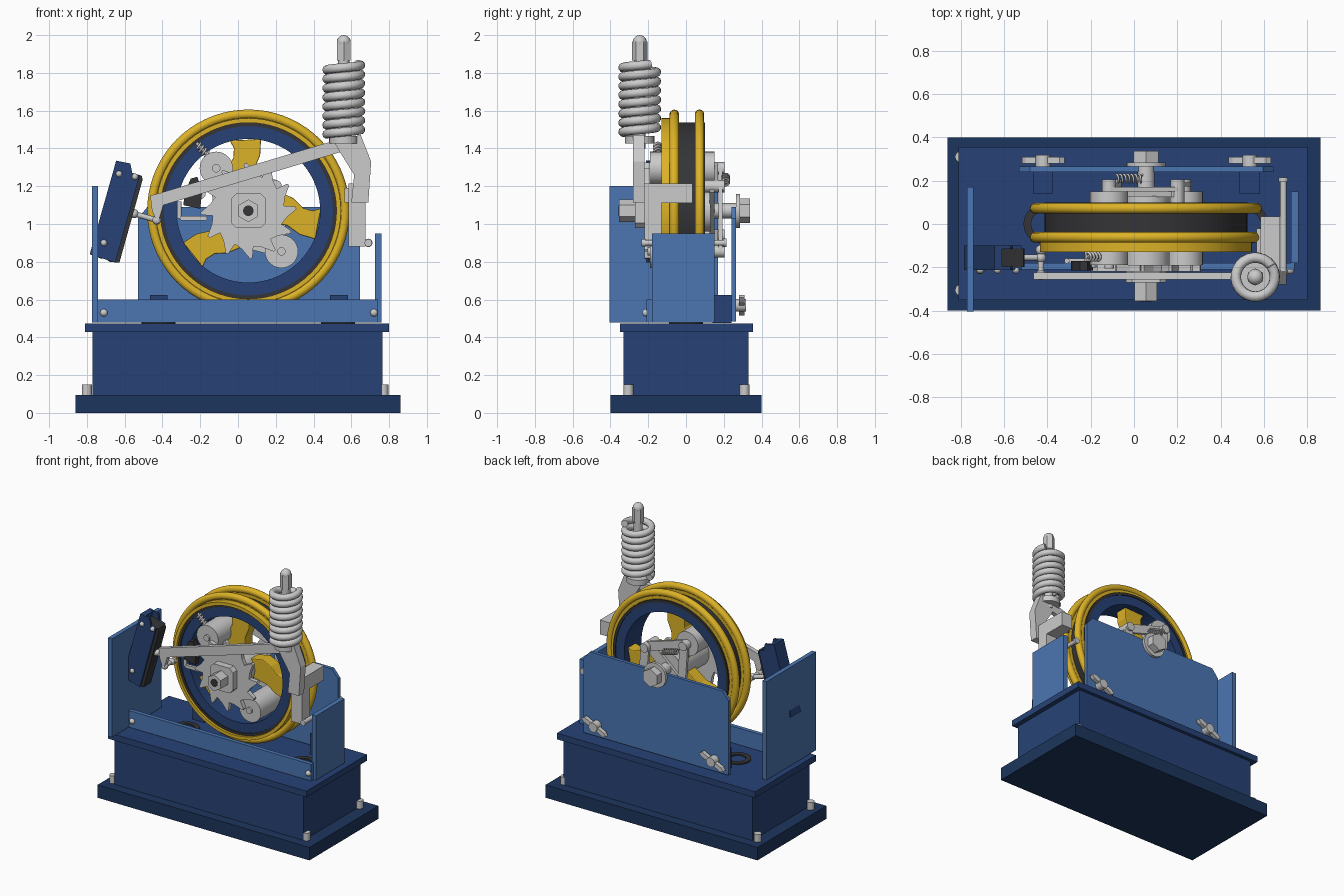
import bpy, bmesh, math
from mathutils import Vector, Matrix

if "Cube" in bpy.data.objects:
    bpy.data.objects.remove(bpy.data.objects["Cube"])

def mat(name, c):
    m = bpy.data.materials.new(name)
    m.diffuse_color = (*c, 1)
    m.use_nodes = True
    m.node_tree.nodes["Principled BSDF"].inputs["Base Color"].default_value = m.diffuse_color
    return m

NAVY = mat("navy", (0.02, 0.055, 0.18))
DEEP = mat("deep_navy", (0.012, 0.036, 0.11))
BLUE = mat("blue", (0.07, 0.18, 0.45))
GOLD = mat("yellow", (0.72, 0.45, 0.02))
DARK = mat("charcoal", (0.035, 0.035, 0.038))
CX, CZ = 0.055, 1.07          # wheel centre

def finish(name, bm, m=None, smooth=False, bevel=0):
    bmesh.ops.recalc_face_normals(bm, faces=bm.faces)
    me = bpy.data.meshes.new(name)
    bm.to_mesh(me)
    bm.free()
    ob = bpy.data.objects.new(name, me)
    bpy.context.collection.objects.link(ob)
    if m:
        me.materials.append(m)
    if bevel:
        b = ob.modifiers.new("bevel", 'BEVEL')
        b.width, b.segments = bevel, 2
    if smooth:
        bpy.ops.object.select_all(action='DESELECT')
        bpy.context.view_layer.objects.active = ob
        ob.select_set(True)
        bpy.ops.object.shade_smooth_by_angle(angle=math.radians(35))
    return ob

def box(name, x0, x1, y0, y1, z0, z1, m=None, bevel=0):
    bm = bmesh.new()
    bmesh.ops.create_cube(bm, size=1)
    for v in bm.verts:
        v.co = Vector(((x0, x1)[v.co.x > 0], (y0, y1)[v.co.y > 0], (z0, z1)[v.co.z > 0]))
    return finish(name, bm, m, bevel=bevel)

def prism(name, pts, y0, y1, m=None, bevel=0):
    """Front-view (x, z) outline extruded along y."""
    bm = bmesh.new()
    f = bm.faces.new([bm.verts.new((x, y0, z)) for x, z in pts])
    r = bmesh.ops.extrude_face_region(bm, geom=[f])
    bmesh.ops.translate(bm, verts=[v for v in r['geom'] if isinstance(v, bmesh.types.BMVert)], vec=(0, y1 - y0, 0))
    return finish(name, bm, m, bevel=bevel)

def rod(name, a, b, r, m=None, n=24, r2=None):
    a, b = Vector(a), Vector(b)
    d = b - a
    bm = bmesh.new()
    bmesh.ops.create_cone(bm, cap_ends=True, segments=n, radius1=r, radius2=r if r2 is None else r2, depth=d.length)
    q = d.to_track_quat('Z', 'Y').to_matrix().to_4x4()
    bmesh.ops.transform(bm, matrix=Matrix.Translation((a + b) / 2) @ q, verts=bm.verts)
    return finish(name, bm, m, smooth=n > 8)

def ball(name, p, r, m=None, stretch=1):
    bm = bmesh.new()
    bmesh.ops.create_uvsphere(bm, u_segments=16, v_segments=10, radius=r)
    for v in bm.verts:
        v.co = Vector((v.co.x, v.co.y, v.co.z * stretch)) + Vector(p)
    return finish(name, bm, m, smooth=True)

def ring(name, prof, m, axis='Y', c=(CX, 0, CZ), n=72):
    """Closed (radius, offset) profile revolved about an axis."""
    bm = bmesh.new()
    rows = []
    for i in range(n):
        a = 2 * math.pi * i / n
        s, t = math.cos(a), math.sin(a)
        rows.append([bm.verts.new(Vector(c) + Vector((r * s, o, r * t) if axis == 'Y' else (r * s, r * t, o))) for r, o in prof])
    k = len(prof)
    for i in range(n):
        A, B = rows[i], rows[(i + 1) % n]
        for j in range(k):
            bm.faces.new((A[j], A[(j + 1) % k], B[(j + 1) % k], B[j]))
    return finish(name, bm, m, smooth=True)

def rect(r0, r1, o0, o1):
    return [(r0, o0), (r1, o0), (r1, o1), (r0, o1)]

def circ(R, o, r, n=14):
    return [(R + r * math.cos(2 * math.pi * i / n), o + r * math.sin(2 * math.pi * i / n)) for i in range(n)]

def coil(name, a, b, R, r, turns):
    a, b = Vector(a), Vector(b)
    q = (b - a).to_track_quat('Z', 'Y')
    cu = bpy.data.curves.new(name, 'CURVE')
    cu.dimensions, cu.bevel_depth, cu.bevel_resolution, cu.use_fill_caps = '3D', r, 3, True
    n = int(turns * 24)
    sp = cu.splines.new('POLY')
    sp.points.add(n)
    for i in range(n + 1):
        t = i / n
        w = 2 * math.pi * turns * t
        sp.points[i].co = (*(a.lerp(b, t) + q @ Vector((R * math.cos(w), R * math.sin(w), 0))), 1)
    ob = bpy.data.objects.new(name, cu)
    bpy.context.collection.objects.link(ob)
    bpy.ops.object.select_all(action='DESELECT')
    bpy.context.view_layer.objects.active = ob
    ob.select_set(True)
    bpy.ops.object.convert(target='MESH')
    bpy.ops.object.shade_smooth()

def polar(r, deg):
    return CX + r * math.cos(math.radians(deg)), CZ + r * math.sin(math.radians(deg))

# Base
box("base_plate", -0.86, 0.86, -0.4, 0.4, 0, 0.095, DEEP)
box("base_box", -0.77, 0.765, -0.33, 0.33, 0.095, 0.43, NAVY)
box("base_flange", -0.81, 0.80, -0.35, 0.355, 0.428, 0.473, NAVY)
for x in (-0.80, 0.77):
    for y in (-0.305, 0.31):
        rod("base_bolt", (x, y, 0.09), (x, y, 0.15), 0.026)
for x in (-0.42, 0.53):
    ring("floor_grommet", rect(0.055, 0.09, 0.47, 0.483), DARK, 'Z', (x, 0, 0), 32)

# Frame plates
box("left_plate", -0.772, -0.74, -0.405, 0.17, 0.478, 1.2, BLUE)
box("right_plate", 0.725, 0.76, -0.18, 0.15, 0.478, 0.95, BLUE)
box("front_rail", -0.74, 0.74, -0.21, -0.18, 0.478, 0.6, BLUE)
prism("back_plate", [(-0.53, 0.485), (0.645, 0.485), (0.645, 1.03), (0.595, 1.09), (-0.48, 1.09), (-0.53, 1.03)], 0.24, 0.265, BLUE)
for x in (-0.42, 0.535):
    box("spacer_block", x - 0.047, x + 0.047, 0.14, 0.24, 0.475, 0.625, NAVY)
    rod("wing_nut_hub", (x, 0.265, 0.57), (x, 0.318, 0.57), 0.034)
    prism("wing_nut", [(x - 0.098, 0.525), (x - 0.075, 0.515), (x, 0.555), (x + 0.08, 0.588),
          (x + 0.098, 0.61), (x + 0.075, 0.624), (x, 0.588), (x - 0.08, 0.55)], 0.28, 0.31)
for x in (-0.71, 0.72):
    ball("rail_rivet", (x, -0.212, 0.53), 0.02)
rod("side_pin", (0.69, -0.235, 0.90), (0.69, 0.215, 0.90), 0.015)
rod("side_pin_head", (0.69, -0.235, 0.90), (0.69, -0.215, 0.90), 0.02)
rod("side_pin_end", (0.69, 0.195, 0.90), (0.69, 0.215, 0.90), 0.022)

# Wheel
ring("wheel_drum", rect(0.38, 0.452, -0.105, 0.095), NAVY)
ring("wheel_liner", rect(0.448, 0.468, -0.112, 0.1), DARK)
ring("front_hoop", rect(0.466, 0.49, -0.13, -0.085), GOLD)
for y in (-0.062, 0.072):
    ring("rim_web", rect(0.46, 0.51, y - 0.015, y + 0.015), GOLD)
    ring("rim_tube", circ(0.511, y, 0.025), GOLD)
for k, a in enumerate((-5, 98, 224)):
    prof = [(0.09, 60), (0.2, 34), (0.25, 20), (0.29, 8), (0.34, 5), (0.385, 7), (0.385, -18), (0.3, -20), (0.22, -16), (0.09, -30)]
    prism("wheel_spoke", [polar(r, a + d) for r, d in prof], -0.04, 0.05, GOLD, 0.006)

# Hub, shaft and nuts
rod("wheel_hub", (CX, -0.19, CZ), (CX, 0.13, CZ), 0.11, None, 32)
rod("shaft", (CX, -0.3, CZ), (CX, 0.3, CZ), 0.04)
prism("hub_square", [(CX + s * 0.092, CZ + t * 0.092) for s, t in ((-1, -.7), (-.7, -1), (.7, -1), (1, -.7), (1, .7), (.7, 1), (-.7, 1), (-1, .7))], -0.27, -0.215)
rod("front_nut", (CX, -0.355, CZ), (CX, -0.265, CZ), 0.06, None, 6)
rod("nut_bore", (CX, -0.357, CZ), (CX, -0.35, CZ), 0.028, DARK)
rod("back_washer", (CX, 0.265, CZ), (CX, 0.285, CZ), 0.09)
rod("back_nut", (CX, 0.28, CZ), (CX, 0.338, CZ), 0.066, None, 6)

# Ratchet with hooked teeth
teeth = []
for i in range(12):
    a = 30 * i + 8
    teeth += [polar(0.19, a), polar(0.205, a + 12), polar(0.255, a + 24), polar(0.25, a + 27)]
prism("ratchet", teeth, -0.22, -0.19)

# Flyweights and back linkage
weights = [(-0.115, 1.295), (0.23, 0.855)]
for x, z in weights:
    rod("flyweight", (x, -0.19, z), (x, 0.15, z), 0.088, None, 32)
    rod("flyweight_pin", (x, -0.205, z), (x, 0.19, z), 0.022)
def link(name, p, q, y0, y1, w):
    d = (Vector(q) - Vector(p)).normalized()
    n = Vector((-d.y, d.x)) * w
    P, Q = Vector(p), Vector(q)
    prism(name, [P + n, P - d * w * .7, P - n, Q - n, Q + d * w * .7, Q + n], y0, y1)
ends = [(-0.115, 1.295), (0.2, 1.2), (0.23, 0.855), (-0.09, 0.94)]
for i, p in enumerate(ends):
    rod("link_pivot", (p[0], 0.06, p[1]), (p[0], 0.205, p[1]), 0.032)
    link("back_link", p, ends[(i + 1) % 4], (0.15, 0.172)[i % 2], (0.17, 0.192)[i % 2], 0.032)
link("hub_arm", ends[1], ends[3], 0.125, 0.15, 0.04)
coil("back_spring", (-0.08, 0.21, 1.25), (0.04, 0.21, 1.22), 0.018, 0.005, 7)
coil("front_spring", (-0.215, -0.15, 1.42), (-0.13, -0.15, 1.33), 0.018, 0.006, 6)
rod("front_spring_pin", (-0.22, -0.15, 1.43), (-0.11, -0.15, 1.31), 0.009)

# Trip switch
prism("trip_switch", [(-0.29, 1.10), (-0.2, 1.08), (-0.19, 1.17), (-0.215, 1.25), (-0.25, 1.24), (-0.28, 1.17)], -0.215, -0.17, DARK)
rod("trip_roller", (-0.2, -0.2, 1.16), (-0.2, -0.12, 1.16), 0.028)
link("trip_arm", (-0.3, 1.03), (-0.17, 1.03), -0.18, -0.16, 0.012)
rod("trip_stem", (-0.31, -0.17, 1.03), (-0.31, -0.17, 1.12), 0.012)

# Brake shoe
cheek = [(-0.645, 1.335), (-0.57, 1.32), (-0.56, 1.27), (-0.52, 1.257), (-0.65, 0.795), (-0.785, 0.84)]
for y in (-0.212, -0.115):
    prism("shoe_cheek", cheek, y, y + 0.015, NAVY)
prism("shoe_back", [(-0.645, 1.335), (-0.61, 1.327), (-0.72, 0.815), (-0.785, 0.84)], -0.2, -0.11, NAVY)
prism("shoe_lining", [(-0.62, 1.29), (-0.51, 1.255), (-0.505, 1.235), (-0.628, 0.795), (-0.68, 0.80), (-0.72, 0.83)], -0.198, -0.113, DARK)
for x, z in ((-0.71, 0.9), (-0.63, 1.265), (-0.545, 1.25)):
    ball("shoe_rivet", (x, -0.212, z), 0.017)
rod("shoe_link", (-0.57, -0.155, 1.06), (-0.43, -0.155, 1.02), 0.014)
rod("link_cross_pin", (-0.43, -0.245, 1.02), (-0.43, -0.11, 1.02), 0.014)
for p in ((-0.55, -0.155, 1.055), (-0.43, -0.155, 1.02), (-0.43, -0.235, 1.02), (-0.43, -0.12, 1.02)):
    ball("link_joint", p, 0.024)

# Lever arm and its bracket
prism("lever_arm", [(-0.465, 1.15), (-0.41, 1.165), (0.455, 1.425), (0.54, 1.45), (0.54, 1.38), (-0.395, 1.10), (-0.425, 1.0), (-0.455, 1.07)], -0.257, -0.225)
prism("lever_elbow", [(0.50, 1.45), (0.65, 1.47), (0.705, 1.33), (0.69, 1.115), (0.6, 1.115), (0.615, 1.26), (0.54, 1.38)], -0.28, -0.22)
box("bracket_leg", 0.585, 0.675, -0.22, -0.13, 0.88, 1.12)
box("bracket_block", 0.585, 0.675, -0.22, 0.035, 1.11, 1.215)
box("bracket_tip", 0.565, 0.645, -0.19, -0.02, 1.115, 1.19)

# Main spring and its rod
SX, SY = 0.56, -0.245
rod("spring_seat", (SX, SY, 1.425), (SX, SY, 1.465), 0.078)
coil("main_spring", (SX, SY, 1.475), (SX, SY, 1.845), 0.09, 0.024, 7.6)
rod("spring_rod", (SX, SY, 1.4), (SX, SY, 1.9), 0.03)
rod("spring_nut", (SX, SY, 1.865), (SX, SY, 1.965), 0.04, None, 6)
ball("spring_cap", (SX, SY, 1.963), 0.037)
